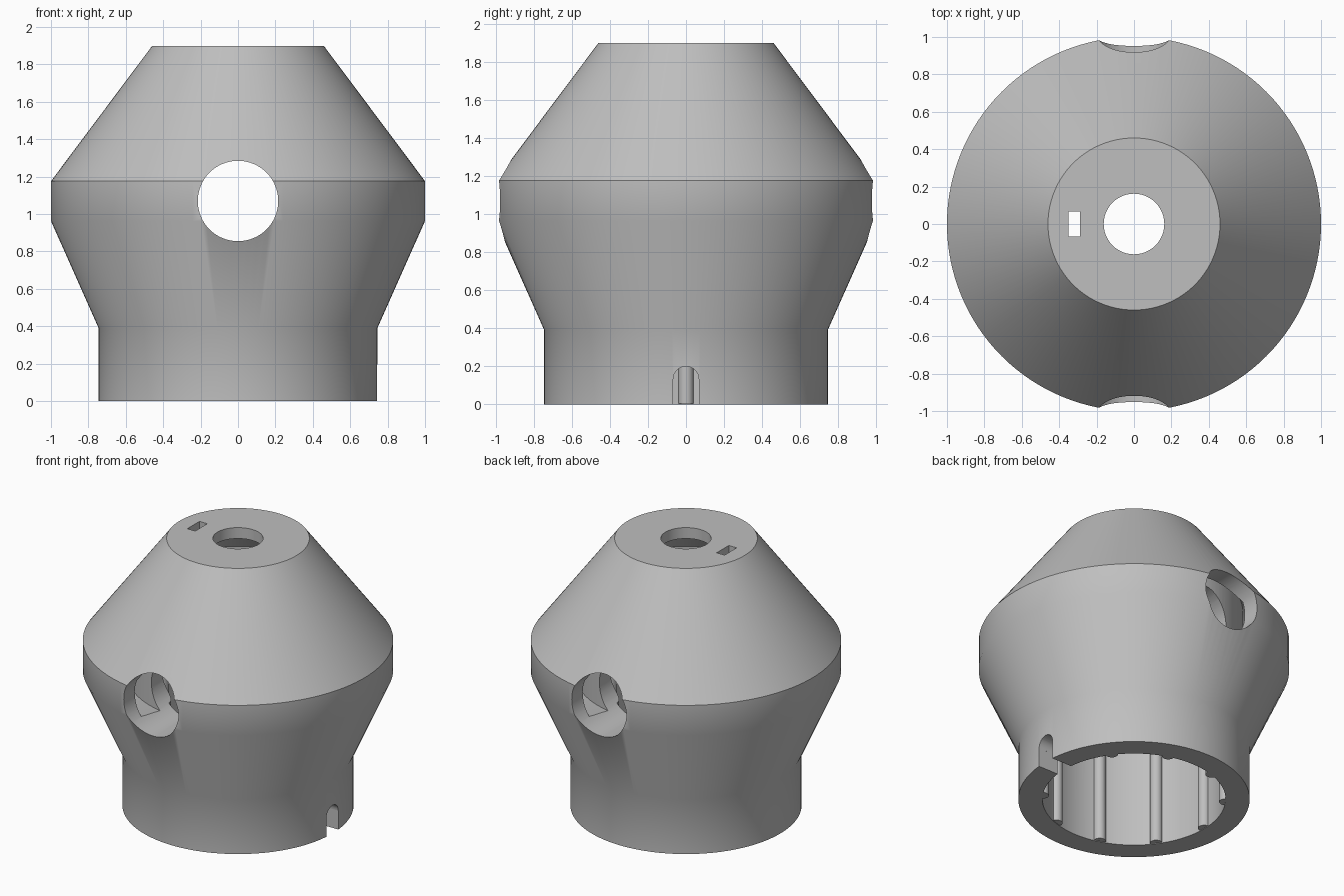
import bpy, bmesh, math
from mathutils import Matrix, Vector

old = bpy.data.objects.get("Cube")
if old:
    bpy.data.objects.remove(old, do_unlink=True)

SEGMENTS = 128

grey = bpy.data.materials.new("plain grey")
grey.use_nodes = True
colour = (0.52, 0.52, 0.52, 1)
grey.diffuse_color = colour
grey.node_tree.nodes["Principled BSDF"].inputs["Base Color"].default_value = colour


def make_object(name, bm):
    bmesh.ops.recalc_face_normals(bm, faces=bm.faces)
    mesh = bpy.data.meshes.new(name)
    bm.to_mesh(mesh)
    bm.free()
    mesh.materials.append(grey)
    obj = bpy.data.objects.new(name, mesh)
    bpy.context.collection.objects.link(obj)
    return obj


def revolve(name, profile, closed=False):
    """Turn (radius, height) points about z; open profiles get flat caps."""
    bm = bmesh.new()
    rings = []
    for r, z in profile:
        rings.append([bm.verts.new((r * math.cos(a), r * math.sin(a), z))
                      for a in (2 * math.pi * i / SEGMENTS for i in range(SEGMENTS))])
    pairs = list(zip(rings, rings[1:]))
    if closed:
        pairs.append((rings[-1], rings[0]))
    else:
        bm.faces.new(rings[0])
        bm.faces.new(rings[-1])
    for low, high in pairs:
        for i in range(SEGMENTS):
            j = (i + 1) % SEGMENTS
            bm.faces.new((low[i], low[j], high[j], high[i]))
    return make_object(name, bm)


def rod(name, start, end, radius, sides):
    bm = bmesh.new()
    start, end = Vector(start), Vector(end)
    axis = end - start
    turn = axis.to_track_quat('Z', 'Y').to_matrix().to_4x4()
    bmesh.ops.create_cone(bm, cap_ends=True, segments=sides, radius1=radius, radius2=radius,
                          depth=axis.length, matrix=Matrix.Translation((start + end) / 2) @ turn)
    return make_object(name, bm)


def box(name, centre, size):
    bm = bmesh.new()
    bmesh.ops.create_cube(bm, size=1, matrix=Matrix.Translation(centre) @ Matrix.Diagonal((*size, 1)))
    return make_object(name, bm)


def combine(target, tool, operation):
    """Apply a boolean and drop the helper object."""
    tool.hide_render = True
    mod = target.modifiers.new("cut", 'BOOLEAN')
    mod.operation = operation
    mod.solver = 'EXACT'
    mod.object = tool
    bpy.context.view_layer.objects.active = target
    bpy.ops.object.modifier_apply(modifier=mod.name)
    bpy.data.objects.remove(tool, do_unlink=True)


# Outer shell
housing = revolve("housing", [(0.745, 0), (0.745, 0.39), (1, 0.963), (1, 1.176), (0.46, 1.898)])

# Main bore, and the hollow ring between inner tube and shell
combine(housing, revolve("bore", [(0.59, -0.1), (0.59, 1.565), (0.4, 1.82)]), 'DIFFERENCE')
combine(housing, revolve("ring_hollow", [(0.7, 0.9), (0.88, 0.92), (0.88, 1.16), (0.7, 1.4)],
                         closed=True), 'DIFFERENCE')

# Grip ribs along the bore
for i in range(10):
    a = 2 * math.pi * i / 10
    x, y = 0.59 * math.cos(a), 0.59 * math.sin(a)
    combine(housing, rod("rib", (x, y, 0.004), (x, y, 1.4), 0.04, 24), 'UNION')

# Side holes, top hole and top slot
combine(housing, rod("side_hole", (0, -1.2, 1.07), (0, 1.2, 1.07), 0.215, 64), 'DIFFERENCE')
combine(housing, rod("top_hole", (0, 0, 1.7), (0, 0, 2.1), 0.162, 64), 'DIFFERENCE')
combine(housing, box("top_slot", (-0.32, 0, 1.9), (0.062, 0.136, 0.4)), 'DIFFERENCE')

# Round-topped notch in the lower rim
notch = box("notch", (0.7, 0, 0.017), (0.5, 0.134, 0.234))
combine(notch, rod("notch_top", (0.452, 0, 0.132), (0.948, 0, 0.132), 0.067, 32), 'UNION')
combine(housing, notch, 'DIFFERENCE')

# Smooth curves with crisp edges
bpy.ops.object.select_all(action='DESELECT')
housing.select_set(True)
bpy.context.view_layer.objects.active = housing
bpy.ops.object.shade_smooth_by_angle(angle=math.radians(30))
